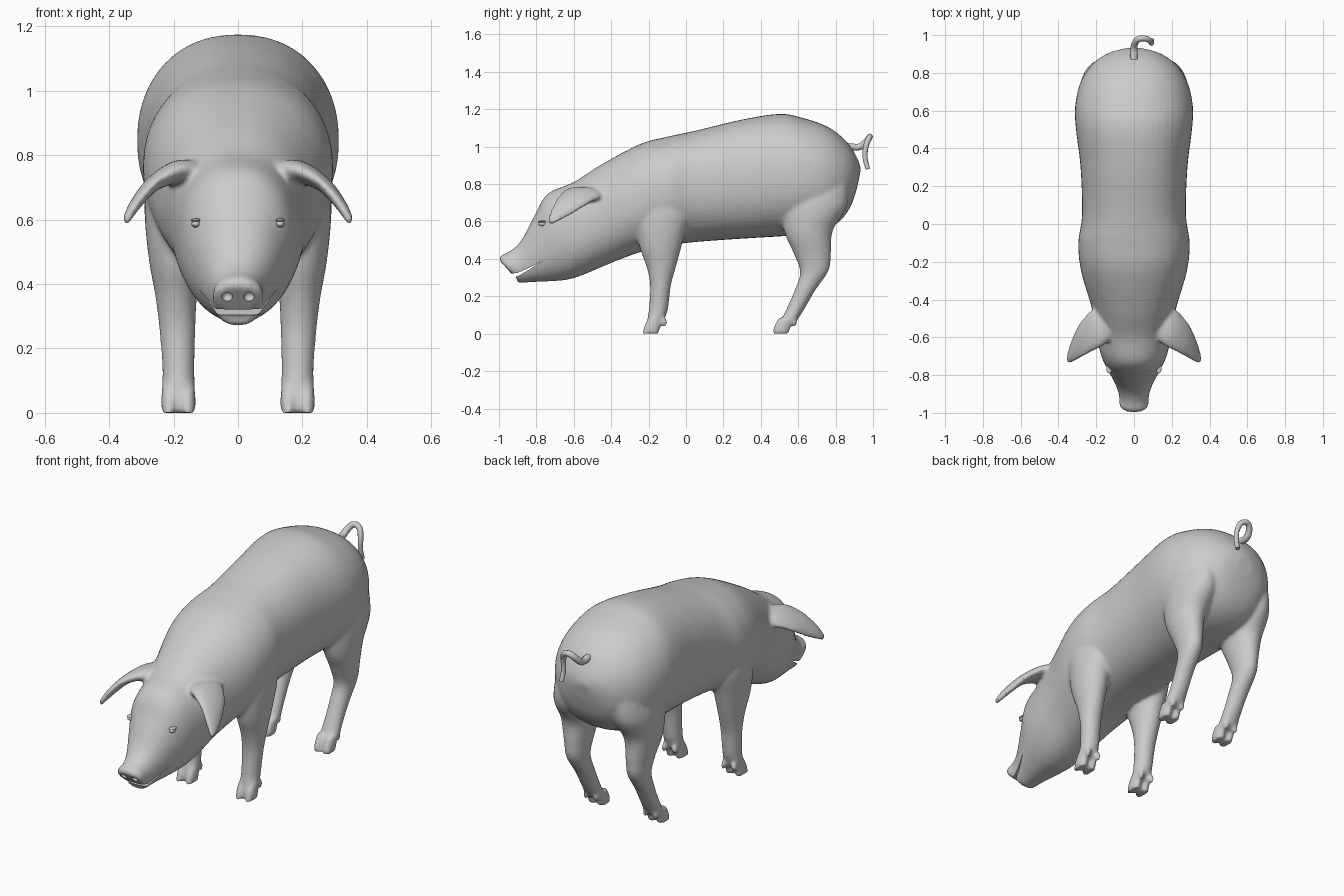
import bpy, bmesh, math
from mathutils import Vector

if "Cube" in bpy.data.objects:
    bpy.data.objects.remove(bpy.data.objects["Cube"])

skin = bpy.data.materials.new("skin_grey")
skin.diffuse_color = (0.6, 0.6, 0.6, 1)
skin.use_nodes = True
skin.node_tree.nodes["Principled BSDF"].inputs["Base Color"].default_value = skin.diffuse_color


def catmull(a, b, c, d, t):
    return 0.5 * (2 * b + (c - a) * t + (2 * a - 5 * b + 4 * c - d) * t * t
                  + (3 * b - a - 3 * c + d) * t ** 3)


def loft(bm, rings, n=32, steps=5, power=2.0):
    """Skin rings given as (edge point, opposite edge point, half thickness)."""
    dense = []
    for i in range(len(rings) - 1):
        q = [rings[max(0, min(len(rings) - 1, i + k))] for k in (-1, 0, 1, 2)]
        for s in range(steps):
            dense.append([catmull(*[Vector(r[k]) if k < 2 else r[k] for r in q], s / steps)
                          for k in range(3)])
    dense.append([Vector(rings[-1][0]), Vector(rings[-1][1]), rings[-1][2]])
    mids = [(a + b) / 2 for a, b, _ in dense]
    loops = []
    for i, (a, b, h) in enumerate(dense):
        tangent = mids[min(i + 1, len(mids) - 1)] - mids[max(i - 1, 0)]
        side = (a - b).cross(tangent).normalized()
        loop = []
        for j in range(n):
            c, s = math.cos(math.tau * j / n), math.sin(math.tau * j / n)
            u = math.copysign(abs(c) ** (2 / power), c)
            v = math.copysign(abs(s) ** (2 / power), s)
            loop.append(bm.verts.new(mids[i] + (a - b) / 2 * u + side * max(h, 0.002) * v))
        loops.append(loop)
    for p, q in zip(loops, loops[1:]):
        for j in range(n):
            bm.faces.new((p[j], p[(j + 1) % n], q[(j + 1) % n], q[j]))
    bm.faces.new(loops[0][::-1])
    bm.faces.new(loops[-1])


def finish(name, bm):
    bmesh.ops.recalc_face_normals(bm, faces=bm.faces)
    me = bpy.data.meshes.new(name)
    bm.to_mesh(me)
    bm.free()
    me.materials.append(skin)
    ob = bpy.data.objects.new(name, me)
    bpy.context.collection.objects.link(ob)
    return ob


def ball(bm, loc, size):
    made = bmesh.ops.create_uvsphere(bm, u_segments=16, v_segments=10, radius=1)["verts"]
    bmesh.ops.scale(bm, vec=size, verts=made)
    bmesh.ops.translate(bm, vec=loc, verts=made)
    return made


def yz_rings(rows):
    """Rows: y, z of first edge, y, z of opposite edge, centre x, half width."""
    return [((x, ya, za), (x, yb, zb), h) for ya, za, yb, zb, x, h in rows]


# Trunk and head, from snout to rump: top y, z, bottom y, z, half width
trunk = [
    (-1.0, .395, -.925, .312, .068), (-.985, .42, -.905, .30, .08), (-.935, .445, -.895, .272, .078),
    (-.88, .50, -.83, .276, .095), (-.81, .63, -.74, .28, .135), (-.74, .748, -.64, .288, .175),
    (-.60, .81, -.55, .315, .20), (-.46, .90, -.42, .37, .225), (-.25, 1.012, -.25, .435, .28),
    (-.10, 1.053, -.10, .47, .295), (.05, 1.085, .05, .49, .275), (.30, 1.145, .30, .508, .283),
    (.50, 1.175, .50, .52, .307), (.62, 1.155, .62, .53, .312), (.76, 1.105, .73, .55, .285),
    (.86, 1.025, .82, .60, .225), (.915, .94, .88, .68, .145), (.935, .88, .915, .78, .05)]
bm = bmesh.new()
loft(bm, yz_rings([(a, b, c, d, 0, h) for a, b, c, d, h in trunk]), n=48, power=2.2)

# Legs from the top down: front y, z, back y, z, centre x, half width
front_leg = [
    (-.26, .78, -.02, .78, .19, .085), (-.27, .62, .02, .64, .195, .095),
    (-.25, .47, -.015, .50, .195, .083), (-.212, .36, -.05, .37, .192, .065),
    (-.192, .26, -.08, .26, .188, .056), (-.198, .14, -.095, .14, .185, .05),
    (-.208, .07, -.112, .085, .185, .052), (-.215, .045, -.135, .05, .185, .05)]
hind_leg = [
    (.46, .82, .87, .82, .17, .10), (.50, .66, .86, .68, .185, .107),
    (.53, .53, .785, .55, .195, .087), (.575, .43, .775, .42, .192, .065),
    (.61, .33, .762, .335, .19, .054), (.582, .235, .69, .23, .187, .05),
    (.545, .15, .638, .14, .185, .049), (.51, .075, .60, .08, .185, .053),
    (.495, .05, .575, .05, .185, .05)]
# Ear: back edge, front edge, half thickness
ear = [
    ((.13, -.45, .72), (.13, -.62, .75), .045), ((.20, -.44, .74), (.18, -.655, .755), .036),
    ((.28, -.515, .70), (.25, -.69, .72), .024), ((.33, -.62, .635), (.31, -.725, .655), .018),
    ((.355, -.71, .59), (.345, -.74, .595), .012)]
for leg, toe_y in ((front_leg, -.235), (hind_leg, .46)):
    loft(bm, yz_rings(leg), n=24)
    for dx in (-.028, .028):
        # Cloven toes and dewclaws
        x = .185 + dx
        loft(bm, yz_rings([(toe_y + .035, .085, toe_y + .10, .085, x, .022),
                           (toe_y + .012, .045, toe_y + .10, .045, x, .026),
                           (toe_y, .0, toe_y + .09, .0, x, .025)]), n=14)
        ball(bm, (x + dx * .15, toe_y + .118, .062), (.014, .018, .026))
loft(bm, ear, n=24)
# Mirror every limb and ear to the other side
limbs = [f for f in bm.faces if min(v.co.x for v in f.verts) > .03]
trunk_faces = 48 * 5 * (len(trunk) - 1) + 2
bm.faces.ensure_lookup_table()
limbs = bm.faces[trunk_faces:]
copy = bmesh.ops.duplicate(bm, geom=limbs + list({v for f in limbs for v in f.verts}))["geom"]
for v in copy:
    if isinstance(v, bmesh.types.BMVert):
        v.co.x *= -1
body = finish("pig_body", bm)

# Fuse the parts into one soft skin
fuse = body.modifiers.new("fuse", 'REMESH')
fuse.mode, fuse.voxel_size = 'VOXEL', 0.01
soft = body.modifiers.new("soften", 'SMOOTH')
soft.factor, soft.iterations = 0.5, 6

# Cutter for the mouth slit and nostrils
bm = bmesh.new()
profile = [(-.97, .288), (-.97, .318), (-.90, .325), (-.84, .352), (-.77, .388), (-.84, .342), (-.90, .307)]
low = [bm.verts.new((-.3, y, z)) for y, z in profile]
slit = bm.faces.new(low)
ext = bmesh.ops.extrude_face_region(bm, geom=[slit])["geom"]
bmesh.ops.translate(bm, vec=(.6, 0, 0), verts=[g for g in ext if isinstance(g, bmesh.types.BMVert)])
for s in (-1, 1):
    ball(bm, (s * .034, -.968, .362), (.017, .022, .017))
cutter = finish("mouth_cutter", bm)
cutter.hide_render = True
cut = body.modifiers.new("mouth", 'BOOLEAN')
cut.operation, cut.object, cut.solver = 'DIFFERENCE', cutter, 'EXACT'

# Apply the modifiers and drop the cutter
dg = bpy.context.evaluated_depsgraph_get()
baked = bpy.data.meshes.new_from_object(body.evaluated_get(dg))
body.modifiers.clear()
body.data = baked
bpy.data.objects.remove(cutter)
bpy.context.view_layer.update()

# Eyes set into the head, with a lid ridge above
for s, side in ((-1, "left"), (1, "right")):
    hit = body.closest_point_on_mesh(Vector((s * .145, -.78, .59)))[1]
    bm = bmesh.new()
    ball(bm, hit, (.014, .022, .011))
    ball(bm, hit + Vector((0, .003, .012)), (.016, .027, .006))
    finish("eye_" + side, bm)

# Curly tail
path = [(0, .87, 1.0), (0, .93, 1.0), (.008, .962, 1.025), (.035, .982, 1.052), (.07, .978, 1.045),
        (.09, .962, 1.0), (.092, .958, .94), (.095, .972, .88)]
cu = bpy.data.curves.new("tail", 'CURVE')
cu.dimensions, cu.bevel_depth, cu.bevel_resolution, cu.use_fill_caps = '3D', .018, 3, True
sp = cu.splines.new('BEZIER')
sp.bezier_points.add(len(path) - 1)
for i, (bp, co) in enumerate(zip(sp.bezier_points, path)):
    bp.co = co
    bp.handle_left_type = bp.handle_right_type = 'AUTO'
    bp.radius = 1.1 - .06 * i
cu.materials.append(skin)
tail = bpy.data.objects.new("tail", cu)
bpy.context.collection.objects.link(tail)

# Smooth shading with crisp mouth edges
bpy.ops.object.select_all(action='DESELECT')
for ob in bpy.context.collection.objects:
    if ob.type == 'MESH':
        ob.select_set(True)
bpy.context.view_layer.objects.active = body
bpy.ops.object.shade_smooth_by_angle(angle=math.radians(45))
